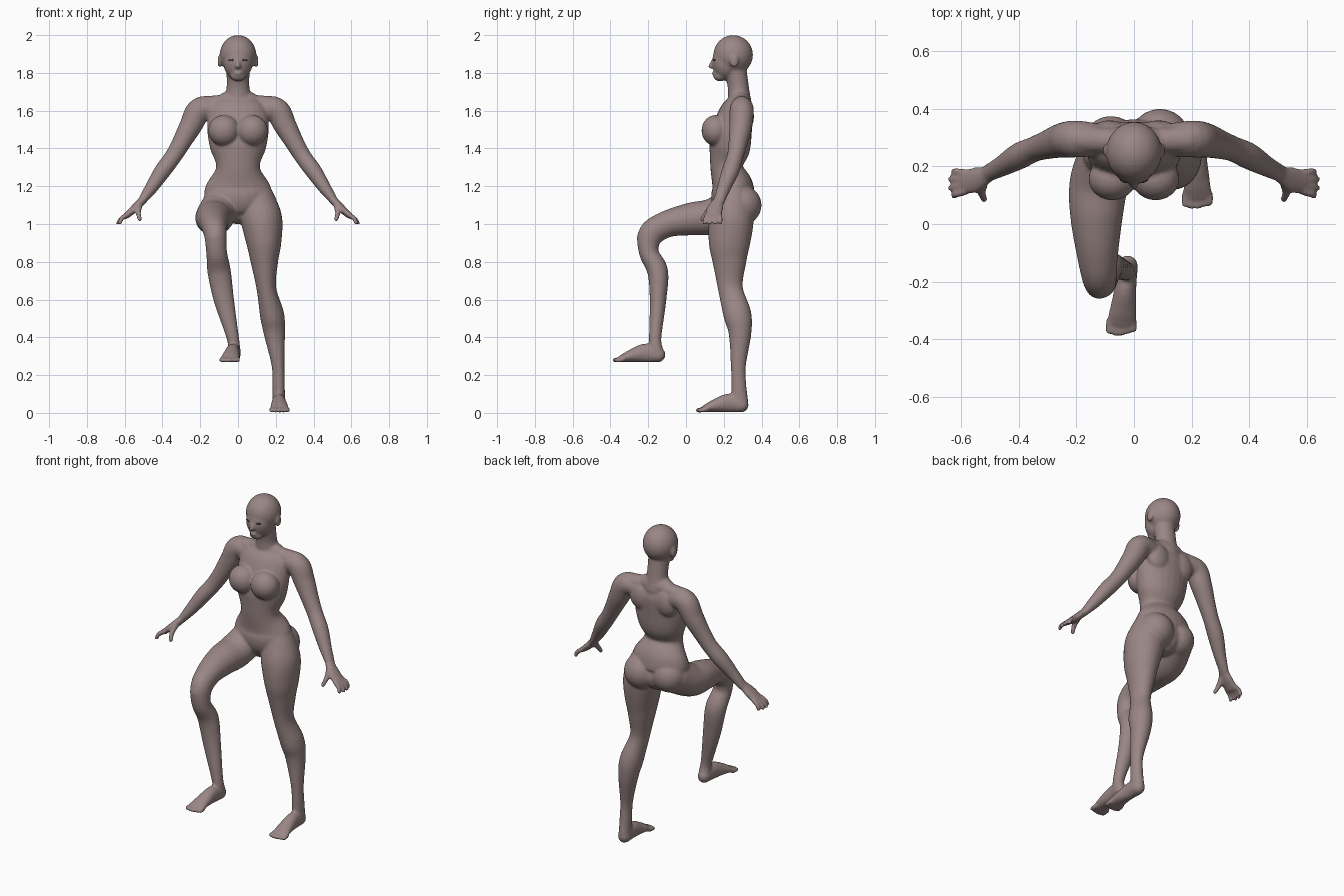
import bpy, bmesh
from math import sin, cos, pi
from mathutils import Vector, Matrix

if "Cube" in bpy.data.objects:
    bpy.data.objects.remove(bpy.data.objects["Cube"])

X, Y = Vector((1, 0, 0)), Vector((0, 1, 0))
SIDES = 24


def material(name, rgb):
    m = bpy.data.materials.new(name)
    m.use_nodes = True
    m.diffuse_color = (*rgb, 1)
    bsdf = m.node_tree.nodes["Principled BSDF"]
    bsdf.inputs["Base Color"].default_value = (*rgb, 1)
    bsdf.inputs["Roughness"].default_value = 0.7
    return m


skin = material("skin", (0.32, 0.24, 0.235))
cloth = material("dark_cloth", (0.105, 0.09, 0.092))
eye_mat = material("eye_grey", (0.06, 0.05, 0.055))

bm = bmesh.new()


def ball(center, radii, target=None):
    """Ellipsoid."""
    mat = Matrix.Translation(center) @ Matrix.Diagonal((*radii, 1))
    bmesh.ops.create_uvsphere(target or bm, u_segments=SIDES, v_segments=16, radius=1, matrix=mat)


def spline(points, steps=6):
    """Catmull-Rom curve through points that carry position and two radii."""
    p = [Vector(q) for q in points]
    p = [p[0] * 2 - p[1]] + p + [p[-1] * 2 - p[-2]]
    out = []
    for a, b, c, d in zip(p, p[1:], p[2:], p[3:]):
        for i in range(steps):
            t = i / steps
            out.append((b * 2 + (c - a) * t + (a * 2 - b * 5 + c * 4 - d) * t * t
                        + (b * 3 - a - c * 3 + d) * t ** 3) * 0.5)
    return out + [p[-2]]


def tube(points, ref=X):
    """Elliptical tube with rounded ends; first radius lies along ref."""
    pts = spline(points)
    pos = [Vector(p[:3]) for p in pts]
    rings = []
    for i, p in enumerate(pts):
        t = (pos[min(i + 1, len(pos) - 1)] - pos[max(i - 1, 0)]).normalized()
        side = (ref - t * ref.dot(t)).normalized()
        rings.append((pos[i], t, side, t.cross(side), p[3], p[4]))

    def dome(ring, sign):
        c, t, u, v, a, b = ring
        r = min(a, b)
        return [(c + t * sign * r * sin(k), t, u, v, a * cos(k), b * cos(k))
                for k in (pi / 8, pi / 4, pi * 0.36, pi * 0.47)]

    rings = dome(rings[0], -1)[::-1] + rings + dome(rings[-1], 1)
    loops = []
    for c, t, u, v, a, b in rings:
        loops.append([bm.verts.new(c + u * a * cos(2 * pi * k / SIDES) + v * b * sin(2 * pi * k / SIDES))
                      for k in range(SIDES)])
    for lo, hi in zip(loops, loops[1:]):
        for k in range(SIDES):
            n = (k + 1) % SIDES
            bm.faces.new((lo[k], lo[n], hi[n], hi[k]))
    bm.faces.new(loops[0][::-1])
    bm.faces.new(loops[-1])


# Torso and neck
tube([(0, .265, 1.09, .09, .10), (0, .25, 1.13, .17, .115), (0, .245, 1.2, .172, .11),
      (0, .215, 1.3, .116, .086), (0, .23, 1.4, .148, .108), (0, .245, 1.5, .163, .105),
      (0, .27, 1.6, .155, .088), (0, .285, 1.65, .12, .06)])
tube([(0, .285, 1.63, .085, .065), (0, .28, 1.69, .066, .058), (0, .275, 1.74, .06, .056),
      (0, .26, 1.82, .062, .06)])

# Head
ball((0, .25, 1.895), (.097, .105, .105))
ball((0, .212, 1.858), (.078, .074, .096))
ball((0, .18, 1.782), (.04, .035, .027))
tube([(0, .146, 1.872, .008, .008), (0, .137, 1.85, .01, .012), (0, .13, 1.832, .014, .012)])
ball((0, .148, 1.797), (.022, .012, .01))

# Buttocks
ball((.09, .295, 1.1), (.105, .105, .105))
ball((-.08, .275, 1.11), (.1, .1, .1))

for s in (1, -1):
    ball((s * .098, .255, 1.862), (.01, .024, .034))       # ear
    ball((s * .075, .157, 1.495), (.083, .075, .082))      # breast
    ball((s * .085, .31, 1.57), (.075, .05, .085))         # shoulder blade
    tube([(0, .285, 1.645, .045, .045), (s * .1, .29, 1.637, .045, .045),
          (s * .19, .295, 1.625, .05, .052)], Y)           # collar
    tube([(s * .1, .29, 1.6, .055, .05), (s * .2, .295, 1.605, .064, .066),
          (s * .25, .29, 1.52, .06, .06), (s * .3, .275, 1.43, .05, .05),
          (s * .345, .26, 1.355, .044, .045), (s * .4, .235, 1.28, .046, .044),
          (s * .46, .2, 1.19, .036, .034), (s * .51, .175, 1.12, .03, .022)], Y)
    # Hand, four fingers and a thumb
    tube([(s * .51, .17, 1.12, .03, .022), (s * .55, .153, 1.08, .044, .021),
          (s * .59, .145, 1.045, .042, .017)], Y)
    for d in (-.033, -.011, .011, .033):
        tip = .642 - abs(d) * .5
        tube([(s * .585, .145 + d, 1.05, .013, .014), (s * .615, .143 + d * 1.2, 1.03, .012, .013),
              (s * tip, .14 + d * 1.3, 1.005, .011, .011)], Y)
    tube([(s * .525, .145, 1.1, .02, .018), (s * .528, .11, 1.06, .015, .015),
          (s * .52, .086, 1.025, .012, .012)], X)

# Standing leg
tube([(.1, .25, 1.12, .1, .1), (.125, .24, 1.02, .11, .118), (.137, .23, .9, .093, .11),
      (.14, .23, .8, .073, .09), (.15, .235, .66, .052, .066), (.18, .272, .52, .064, .074),
      (.193, .286, .42, .056, .06), (.212, .277, .25, .034, .04), (.215, .28, .14, .033, .04),
      (.215, .285, .06, .034, .045)])

# Raised leg
tube([(-.09, .25, 1.1, .1, .1), (-.122, .14, 1.04, .102, .095), (-.13, .03, 1.027, .092, .087),
      (-.127, -.1, 1, .073, .071), (-.12, -.185, .945, .06, .068), (-.113, -.197, .85, .055, .052),
      (-.1, -.15, .75, .062, .055), (-.075, -.148, .6, .054, .044), (-.028, -.163, .4, .033, .033),
      (-.02, -.157, .33, .034, .036)])
ball((-.12, -.21, .925), (.05, .05, .06))


def foot(x, y, z, skew):
    """Foot with its heel at x, y and its sole at z."""
    tube([(x, y, z + .042, .036, .04), (x + skew * .3, y - .07, z + .052, .037, .05),
          (x + skew * .7, y - .15, z + .036, .046, .032), (x + skew, y - .195, z + .022, .05, .019)])
    for i in range(5):
        tx = x + skew + (i - 2) * .021
        out = abs(i - 1.5) * .006
        tube([(tx, y - .19, z + .018, .012, .014), (tx, y - .235 + out, z + .014, .013, .013)])


foot(.215, .295, 0, .005)
foot(-.022, -.145, .265, -.022)

# Fuse the parts into one smooth skin
mesh = bpy.data.meshes.new("body_parts")
bm.to_mesh(mesh)
bm.free()
rough = bpy.data.objects.new("body_parts", mesh)
bpy.context.collection.objects.link(rough)
remesh = rough.modifiers.new("fuse", "REMESH")
remesh.mode = "VOXEL"
remesh.voxel_size = 0.007
relax = rough.modifiers.new("relax", "SMOOTH")
relax.factor = 0.5
relax.iterations = 7
graph = bpy.context.evaluated_depsgraph_get()
body_mesh = bpy.data.meshes.new_from_object(rough.evaluated_get(graph))
bpy.data.objects.remove(rough)
body_mesh.name = "body"
body = bpy.data.objects.new("body", body_mesh)
bpy.context.collection.objects.link(body)

# Clothing borders: height as base + x_slope * |x| + y_slope * y
BAND_LOW, BAND_BACK, STRAP_TOP = (1.405, 0, 0), (1.545, 0, 0), (1.665, 0, 0)
NECK, STRAP, ARMHOLE = (1.525, .85, 0), (1.43, 2.3, 0), (2.18, -4, 0)
WAIST, LEG = (1.155, .42, 0), (1.05, 1.127, -.4)


def height(border, c):
    return border[0] + border[1] * abs(c.x) + border[2] * c.y


def clothed(c):
    above = lambda border: c.z > height(border, c)
    if above(BAND_LOW):
        if above(ARMHOLE) or above(STRAP_TOP):
            return False
        if c.y > .27:
            return not above(BAND_BACK)
        return not (above(NECK) and above(STRAP))
    return c.y > .08 and abs(c.x) < .24 and above(LEG) and not above(WAIST)


# Cut along the borders, then colour by region
bm = bmesh.new()
bm.from_mesh(body_mesh)
for border in (BAND_LOW, BAND_BACK, STRAP_TOP, NECK, STRAP, ARMHOLE, WAIST, LEG):
    for s in (1, -1):
        near = [f for f in bm.faces if f.calc_center_median().z > .9 and abs(f.calc_center_median().x) < .3]
        geom = set(near) | {e for f in near for e in f.edges} | {v for f in near for v in f.verts}
        bmesh.ops.bisect_plane(bm, geom=list(geom), dist=1e-4, plane_co=(0, 0, border[0]),
                               plane_no=Vector((-s * border[1], -border[2], 1)).normalized())
for f in bm.faces:
    f.smooth = True
    f.material_index = int(clothed(f.calc_center_median()))
bm.to_mesh(body_mesh)
bm.free()
body_mesh.materials.clear()
body_mesh.materials.append(skin)
body_mesh.materials.append(cloth)

# Eyes set flush on the face
bpy.context.view_layer.update()
for side, s in (("left", 1), ("right", -1)):
    hit, spot, normal, index = body.ray_cast(Vector((s * .037, -1, 1.868)), Y)
    bm = bmesh.new()
    ball((0, 0, 0), (.014, .004, .006), bm)
    eye_mesh = bpy.data.meshes.new(side + "_eye")
    for f in bm.faces:
        f.smooth = True
    bm.to_mesh(eye_mesh)
    bm.free()
    eye_mesh.materials.append(eye_mat)
    eye = bpy.data.objects.new(side + "_eye", eye_mesh)
    eye.location = spot
    eye.rotation_euler.z = s * 0.45
    bpy.context.collection.objects.link(eye)
